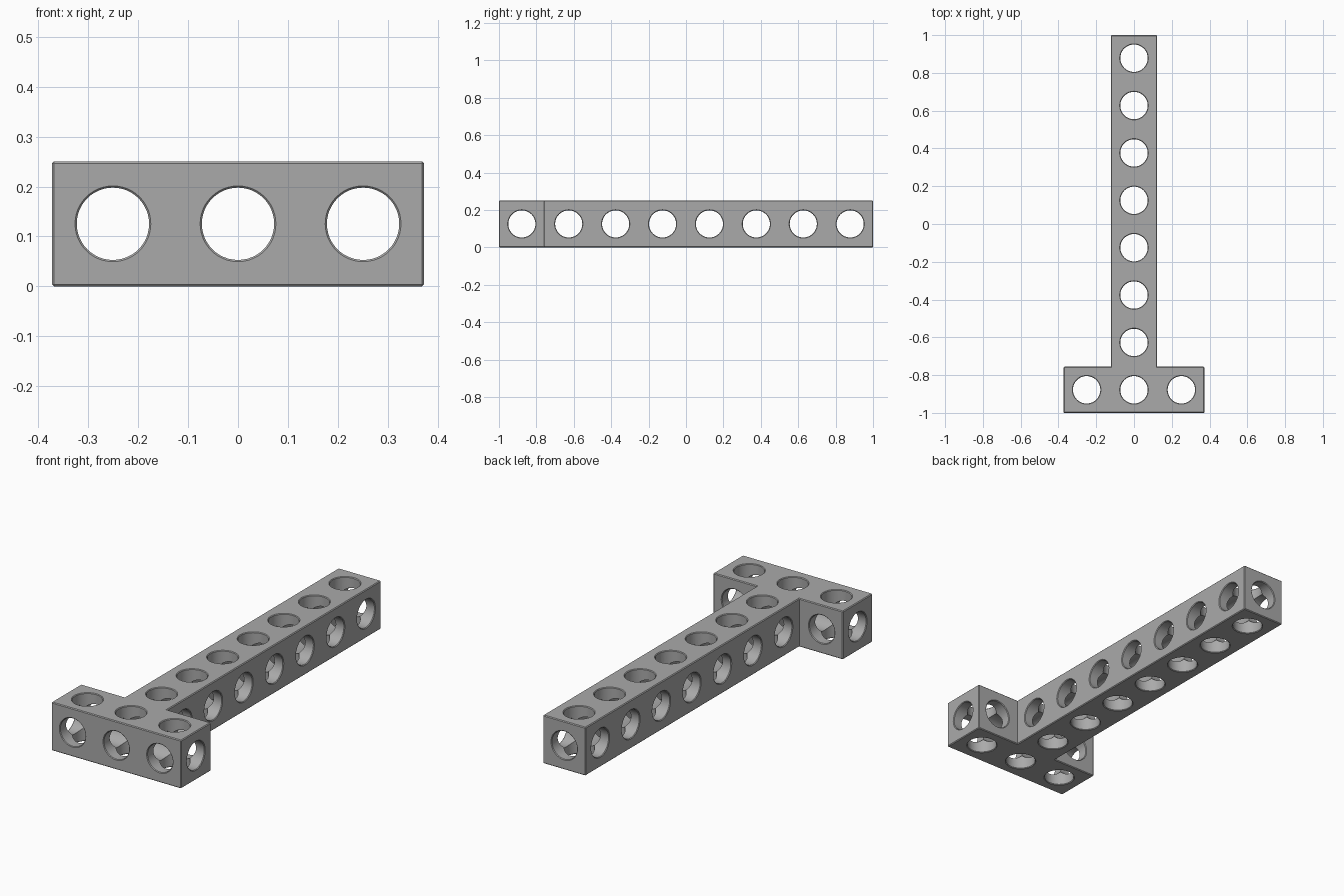
import bpy, bmesh, math
from mathutils import Matrix, Vector

cube = bpy.data.objects.get("Cube")
if cube:
    bpy.data.objects.remove(cube, do_unlink=True)

PITCH = 0.2508             # hole spacing, also the beam height
HALF = 0.1222              # half the beam width
CHAMFER = 0.004
RADIUS = 0.0725
CROSS = PITCH + HALF       # half the crossbar length
ROWS = [(i - 3.5) * PITCH for i in range(8)]

grey = bpy.data.materials.new("mid_grey")
grey.use_nodes = True
colour = (0.4, 0.4, 0.4, 1)
grey.diffuse_color = colour
grey.node_tree.nodes["Principled BSDF"].inputs["Base Color"].default_value = colour


def make_object(name, bm):
    bmesh.ops.recalc_face_normals(bm, faces=bm.faces)
    mesh = bpy.data.meshes.new(name)
    bm.to_mesh(mesh)
    bm.free()
    mesh.materials.append(grey)
    obj = bpy.data.objects.new(name, mesh)
    bpy.context.collection.objects.link(obj)
    return obj


def add_drill(bm, centre, axis, half_length, sides=48):
    """Round cutter along an axis, flared at both ends to chamfer the hole rims."""
    turn = Vector(axis).to_track_quat('Z', 'Y').to_matrix().to_4x4()
    place = Matrix.Translation(centre) @ turn
    flare, over = 0.0035, 0.01
    stations = [(half_length + over, RADIUS + flare + over),
                (half_length - flare, RADIUS)]
    stations += [(-d, r) for d, r in reversed(stations)]
    rings = []
    for d, r in stations:
        rings.append([bm.verts.new(place @ Vector((r * math.cos(a), r * math.sin(a), d)))
                      for a in (2 * math.pi * k / sides for k in range(sides))])
    for low, high in zip(rings, rings[1:]):
        for k in range(sides):
            n = (k + 1) % sides
            bm.faces.new((low[k], low[n], high[n], high[k]))
    bm.faces.new(rings[0])
    bm.faces.new(rings[-1])


# T-shaped beam, extruded from its outline
inner = ROWS[0] + HALF
right_side = [(CROSS, -1), (CROSS, inner), (HALF, inner), (HALF, 1)]
outline = right_side + [(-x, y) for x, y in reversed(right_side)]
bm = bmesh.new()
base = bm.faces.new([bm.verts.new((x, y, 0)) for x, y in outline])
top = bmesh.ops.extrude_face_region(bm, geom=[base])["geom"]
bmesh.ops.translate(bm, vec=(0, 0, PITCH),
                    verts=[v for v in top if isinstance(v, bmesh.types.BMVert)])
bmesh.ops.recalc_face_normals(bm, faces=bm.faces)
bmesh.ops.bevel(bm, geom=[e for e in bm.edges if e.is_convex], offset=CHAMFER,
                segments=1, affect='EDGES')
beam = make_object("t_beam", bm)

# Drilled holes, one cutter per direction
mid = PITCH / 2
vertical, sideways, lengthwise = bmesh.new(), bmesh.new(), bmesh.new()
for i, y in enumerate(ROWS):
    add_drill(vertical, (0, y, mid), (0, 0, 1), mid)
    add_drill(sideways, (0, y, mid), (1, 0, 0), HALF if i else CROSS)
add_drill(lengthwise, (0, 0, mid), (0, 1, 0), 1)
for x in (-PITCH, PITCH):
    add_drill(vertical, (x, ROWS[0], mid), (0, 0, 1), mid)
    add_drill(lengthwise, (x, ROWS[0], mid), (0, 1, 0), HALF)

bpy.context.view_layer.objects.active = beam
for name, bm in (("vertical_drills", vertical), ("sideways_drills", sideways),
                 ("lengthwise_drills", lengthwise)):
    cutter = make_object(name, bm)
    cutter.hide_render = True
    cut = beam.modifiers.new(name, 'BOOLEAN')
    cut.operation = 'DIFFERENCE'
    cut.solver = 'EXACT'
    cut.object = cutter
    bpy.ops.object.modifier_apply(modifier=cut.name)
    bpy.data.objects.remove(cutter, do_unlink=True)

# Smooth hole walls, crisp chamfers
bpy.ops.object.select_all(action='DESELECT')
beam.select_set(True)
bpy.ops.object.shade_smooth_by_angle(angle=math.radians(25))
